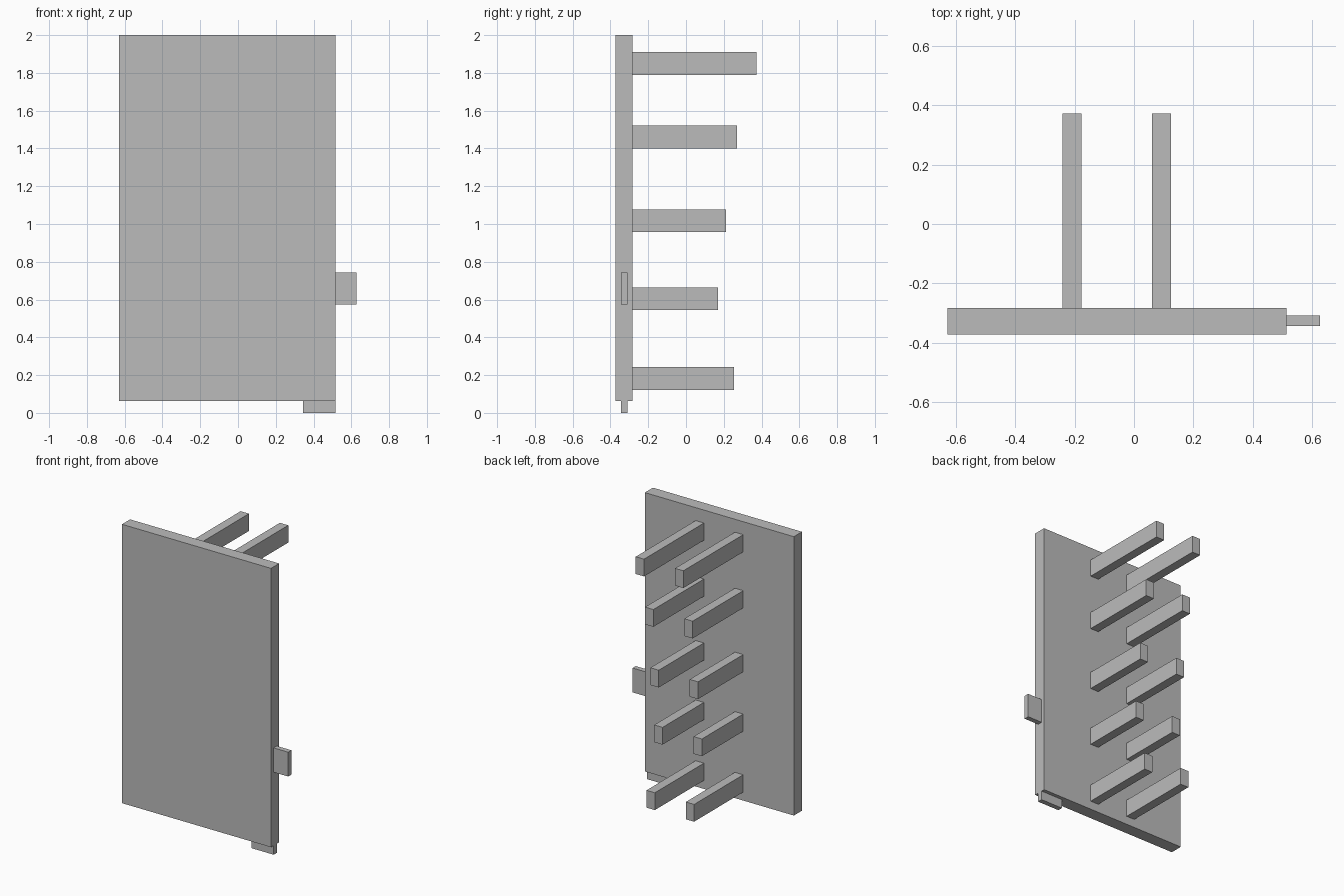
import bpy

cube = bpy.data.objects.get("Cube")
if cube:
    bpy.data.objects.remove(cube, do_unlink=True)

# Single plain grey
grey = bpy.data.materials.new("plain grey")
grey.use_nodes = True
colour = (0.5, 0.5, 0.5, 1)
grey.diffuse_color = colour
grey.node_tree.nodes["Principled BSDF"].inputs["Base Color"].default_value = colour


def box(name, x, y, z):
    """Flat-sided box spanning the given (min, max) ranges."""
    spans = (x, y, z)
    bpy.ops.mesh.primitive_cube_add(size=1, location=[(a + b) / 2 for a, b in spans])
    obj = bpy.context.object
    obj.name = name
    obj.scale = [b - a for a, b in spans]
    bpy.ops.object.transform_apply(location=False, rotation=False, scale=True)
    obj.data.materials.append(grey)
    return obj


# Upright panel
back = -0.284
box("panel", (-0.63, 0.515), (-0.373, back), (0.063, 2.0))

# Thin tabs on the side and bottom edges
tab_depth = (-0.344, -0.309)
box("side_tab", (0.515, 0.627), tab_depth, (0.573, 0.742))
box("bottom_tab", (0.345, 0.515), tab_depth, (0.0, 0.063))

# Rows of paired pegs: centre height and reach
rows = [(0.182, 0.255), (0.604, 0.17), (1.017, 0.212), (1.461, 0.271), (1.85, 0.373)]
half_width, half_height = 0.032, 0.06
for row, (height, reach) in enumerate(rows, 1):
    for side, centre in (("right", -0.209), ("left", 0.093)):
        box(f"{side}_peg_{row}",
            (centre - half_width, centre + half_width),
            (back, reach),
            (height - half_height, height + half_height))
